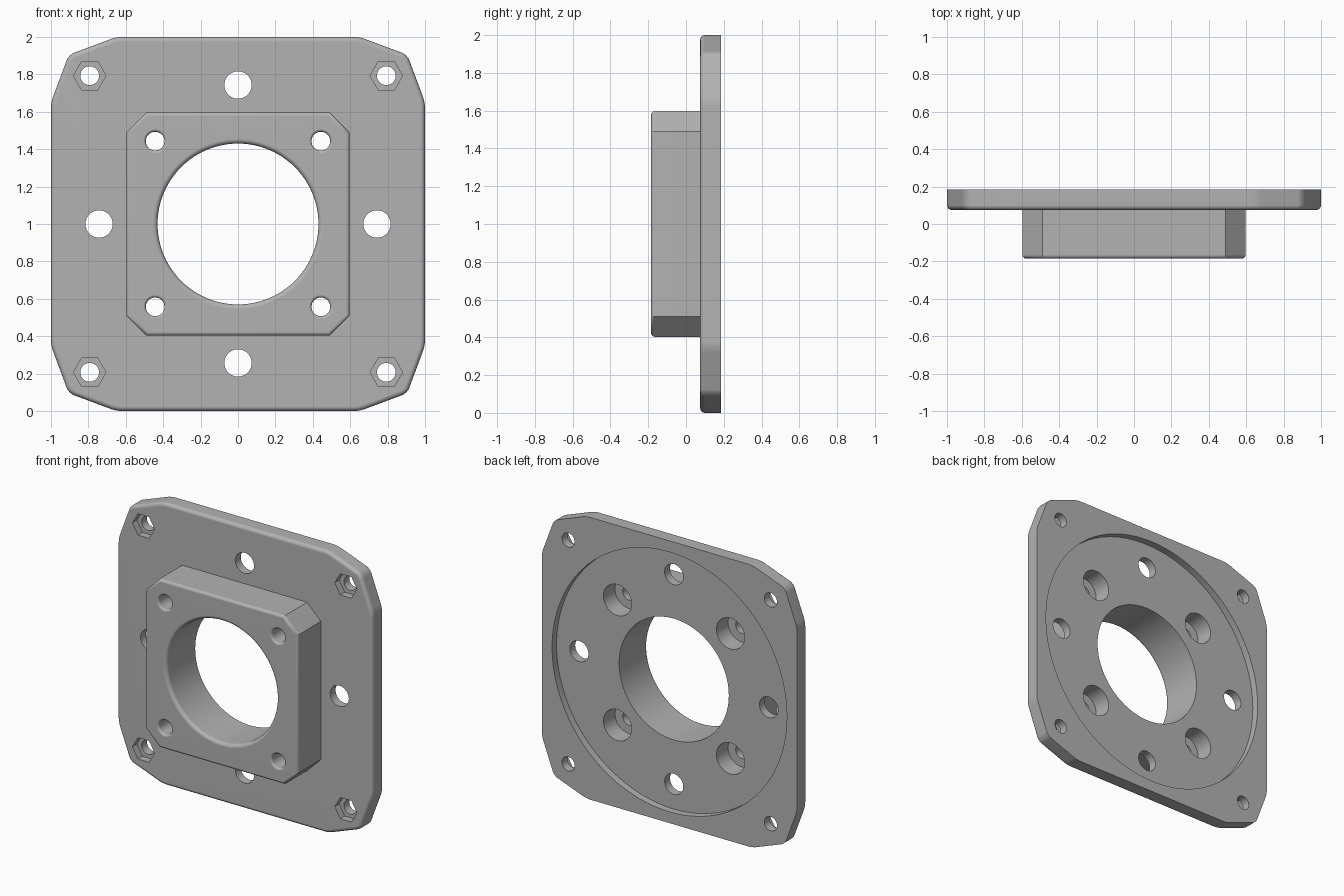
import bpy, bmesh
from math import sin, cos, pi
from mathutils import Vector

if "Cube" in bpy.data.objects:
    bpy.data.objects.remove(bpy.data.objects["Cube"])

FRONT, FLANGE, BACK = -0.185, 0.075, 0.185   # depth levels along y
RECESS = BACK - 0.05

metal = bpy.data.materials.new("grey_metal")
metal.use_nodes = True
grey = (0.45, 0.45, 0.45, 1)
metal.diffuse_color = grey
metal.node_tree.nodes["Principled BSDF"].inputs["Base Color"].default_value = grey


def make_object(name, bm):
    bmesh.ops.recalc_face_normals(bm, faces=bm.faces)
    mesh = bpy.data.meshes.new(name)
    bm.to_mesh(mesh)
    bm.free()
    mesh.materials.append(metal)
    obj = bpy.data.objects.new(name, mesh)
    obj.location.z = 1
    bpy.context.collection.objects.link(obj)
    return obj


def prism(name, outline, y0, y1, fillet=0, corner=0):
    """Extrude an x-z outline along y; round its corners and its front rim."""
    bm = bmesh.new()
    face = bm.faces.new([bm.verts.new((x, y0, z)) for x, z in outline])
    new = bmesh.ops.extrude_face_region(bm, geom=[face])["geom"]
    bmesh.ops.translate(bm, vec=(0, y1 - y0, 0),
                        verts=[v for v in new if isinstance(v, bmesh.types.BMVert)])
    if corner:
        sides = [e for e in bm.edges if abs(e.verts[0].co.y - e.verts[1].co.y) > 0.01]
        bmesh.ops.bevel(bm, geom=sides, offset=corner, segments=4, profile=0.5, affect='EDGES')
    if fillet:
        rim = [e for e in bm.edges if all(abs(v.co.y - y0) < 1e-5 for v in e.verts)]
        bmesh.ops.bevel(bm, geom=rim, offset=fillet, segments=4, profile=0.5, affect='EDGES')
    return make_object(name, bm)


def lathe(name, profile, x=0, z=0, sides=48):
    """Solid of revolution about y from (radius, y) points."""
    bm = bmesh.new()
    rings = [[bm.verts.new((x + r * cos(2 * pi * i / sides), y, z + r * sin(2 * pi * i / sides)))
              for i in range(sides)] for r, y in profile]
    for a, b in zip(rings, rings[1:]):
        for i in range(sides):
            j = (i + 1) % sides
            bm.faces.new((a[i], a[j], b[j], b[i]))
    bm.faces.new(rings[0])
    bm.faces.new(rings[-1])
    return make_object(name, bm)


def lip(radius, fillet):
    """Profile of a hole mouth rounded over at the front face."""
    arc = [(radius + fillet * (1 - sin(t * pi / 8)), FRONT + fillet * (1 - cos(t * pi / 8)))
           for t in range(5)]
    return [(radius + fillet, FRONT - 0.1)] + arc


def symmetric(points):
    """Repeat one corner's points in all four quadrants, in order."""
    out = []
    for sx, sz in ((1, 1), (-1, 1), (-1, -1), (1, -1)):
        corner = [(sx * x, sz * z) for x, z in points]
        out += corner if sx * sz > 0 else corner[::-1]
    return out


def combine(body, tool, operation):
    mod = body.modifiers.new(operation, 'BOOLEAN')
    mod.operation, mod.solver, mod.object = operation, 'EXACT', tool
    bpy.context.view_layer.objects.active = body
    bpy.ops.object.modifier_apply(modifier=mod.name)
    bpy.data.objects.remove(tool)


# Flange and raised block
body = prism("mounting_plate", symmetric([(1, 0.65), (0.905, 0.905), (0.65, 1)]),
             FLANGE, BACK, fillet=0.025, corner=0.03)
block = prism("raised_block", symmetric([(0.597, 0.49), (0.49, 0.597)]),
              FRONT, FLANGE + 0.03, fillet=0.02)
combine(body, block, 'UNION')

# Round recess in the back and the central bore
cutters = [lathe("recess", [(0.92, RECESS), (0.92, BACK + 0.1)], sides=128),
           lathe("bore", lip(0.43, 0.025) + [(0.43, BACK + 0.1)], sides=96)]

for sx in (-1, 1):
    for sz in (-1, 1):
        # Counterbored bolt holes through the block
        cutters.append(lathe("bolt_hole", lip(0.05, 0.015) + [
            (0.05, RECESS - 0.13), (0.11, RECESS - 0.13), (0.11, BACK + 0.1)],
            sx * 0.443, sz * 0.443))
        # Corner screw holes with hexagonal nut pockets
        x, z = sx * 0.793, sz * 0.793
        cutters.append(lathe("screw_hole", [(0.05, FLANGE - 0.1), (0.05, BACK + 0.1)], x, z))
        cutters.append(lathe("nut_pocket", [(0.087, FLANGE - 0.1), (0.087, FLANGE + 0.05)],
                             x, z, sides=6))

# Plain holes on the plate's axes
for x, z in ((0.743, 0), (-0.743, 0), (0, 0.743), (0, -0.743)):
    cutters.append(lathe("plate_hole", [(0.073, FLANGE - 0.1), (0.073, BACK + 0.1)], x, z))

for cutter in cutters:
    combine(body, cutter, 'DIFFERENCE')

# Smooth fillets and bores, crisp edges elsewhere
bpy.ops.object.select_all(action='DESELECT')
body.select_set(True)
bpy.context.view_layer.objects.active = body
bpy.ops.object.shade_smooth_by_angle(angle=pi / 6)
weighted = body.modifiers.new("even_shading", 'WEIGHTED_NORMAL')
weighted.keep_sharp = True
